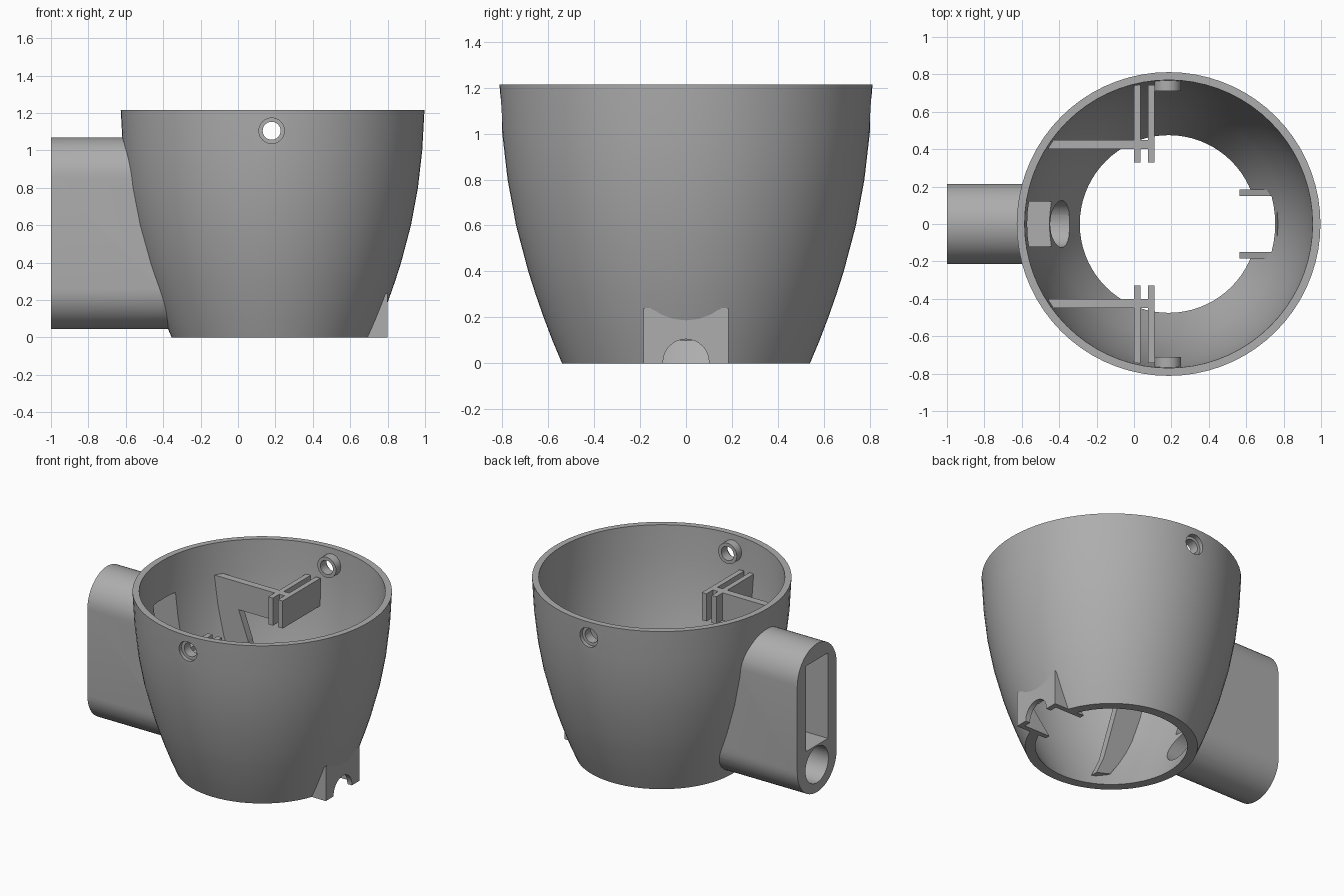
import bpy, bmesh, math
from mathutils import Vector

if "Cube" in bpy.data.objects:
    bpy.data.objects.remove(bpy.data.objects["Cube"])

CX = 0.185  # bowl axis
Z = [0, 0.1, 0.2, 0.3, 0.4, 0.6, 0.8, 1.0, 1.215]
OUTER = [0.54, 0.582, 0.62, 0.655, 0.687, 0.74, 0.777, 0.80, 0.812]
INNER = [0.475, 0.525, 0.57, 0.612, 0.648, 0.702, 0.738, 0.761, 0.77]

grey = bpy.data.materials.new("plain_grey")
grey.use_nodes = True
grey.diffuse_color = (0.42, 0.42, 0.42, 1)
grey.node_tree.nodes["Principled BSDF"].inputs["Base Color"].default_value = grey.diffuse_color


def finish(name, bm):
    bmesh.ops.recalc_face_normals(bm, faces=bm.faces)
    mesh = bpy.data.meshes.new(name)
    bm.to_mesh(mesh)
    bm.free()
    mesh.materials.append(grey)
    obj = bpy.data.objects.new(name, mesh)
    bpy.context.collection.objects.link(obj)
    return obj


def revolve(name, profile, segments=72):
    """Closed solid spun about the bowl axis, capped top and bottom."""
    bm = bmesh.new()
    rings = []
    for r, z in profile:
        angles = [math.tau * i / segments for i in range(segments)]
        rings.append([bm.verts.new((CX + r * math.cos(a), r * math.sin(a), z)) for a in angles])
    for low, high in zip(rings, rings[1:]):
        for i in range(segments):
            j = (i + 1) % segments
            bm.faces.new((low[i], low[j], high[j], high[i]))
    bm.faces.new(rings[0])
    bm.faces.new(rings[-1])
    return finish(name, bm)


def prism(name, points, axis, start, end):
    """Extrude a 2D outline along x (points are y, z) or y (points are x, z)."""
    bm = bmesh.new()
    if axis == "x":
        verts = [bm.verts.new((start, u, v)) for u, v in points]
        move = Vector((end - start, 0, 0))
    else:
        verts = [bm.verts.new((u, start, v)) for u, v in points]
        move = Vector((0, end - start, 0))
    face = bm.faces.new(verts)
    new = bmesh.ops.extrude_face_region(bm, geom=[face])["geom"]
    bmesh.ops.translate(bm, vec=move, verts=[g for g in new if isinstance(g, bmesh.types.BMVert)])
    return finish(name, bm)


def box(name, x0, x1, y0, y1, z0, z1):
    return prism(name, [(x0, z0), (x1, z0), (x1, z1), (x0, z1)], "y", y0, y1)


def arc(u, v, r, a0=0, a1=360, n=32, closed=False):
    steps = n + 1 if closed else n
    return [(u + r * math.cos(math.radians(a0 + (a1 - a0) * i / n)),
             v + r * math.sin(math.radians(a0 + (a1 - a0) * i / n))) for i in range(steps)]


def boolean(target, other, operation):
    mod = target.modifiers.new(operation, "BOOLEAN")
    mod.operation, mod.solver, mod.object = operation, "EXACT", other
    bpy.context.view_layer.objects.active = target
    bpy.ops.object.modifier_apply(modifier=mod.name)
    bpy.data.objects.remove(other)


def smooth(obj, angle=30):
    bpy.ops.object.select_all(action="DESELECT")
    obj.select_set(True)
    bpy.context.view_layer.objects.active = obj
    bpy.ops.object.shade_smooth_by_angle(angle=math.radians(angle))


# Bowl with the side arm merged in, then hollowed
bowl = revolve("bowl_and_arm", list(zip(OUTER, Z)))
stadium = arc(0, 0.855, 0.215, 0, 180, 24, True) + arc(0, 0.26, 0.215, 180, 360, 24, True)
boolean(bowl, prism("arm", stadium, "x", -1, -0.335), "UNION")
cavity = [(0.425, -0.1)] + list(zip(INNER, Z)) + [(0.775, 1.3)]
boolean(bowl, revolve("cavity", cavity), "DIFFERENCE")

# Slot and round passage through the arm
boolean(bowl, box("slot", -1.1, -0.4, -0.12, 0.12, 0.37, 0.96), "DIFFERENCE")
boolean(bowl, prism("passage", arc(0, 0.235, 0.125), "x", -1.1, -0.2), "DIFFERENCE")

# Screw holes near the rim and the port opening at the base
boolean(bowl, prism("screw_holes", arc(0.18, 1.105, 0.068), "y", -1, 1), "DIFFERENCE")
boolean(bowl, box("port_opening", 0.5, 0.766, -0.15, 0.15, -0.1, 0.2), "DIFFERENCE")
smooth(bowl)

# Port housing: arched front plate and two sloped cheeks
plate = box("port_front", 0.765, 0.8, -0.18, 0.18, 0, 0.235)
boolean(plate, prism("arch", arc(0, 0.005, 0.1), "x", 0.7, 0.9), "DIFFERENCE")
smooth(plate)
cheek = [(0.565, 0), (0.8, 0), (0.8, 0.24), (0.72, 0.18)]


def wall_x(z, radius, y=0.43):
    return CX - math.sqrt((radius + 0.015) ** 2 - y * y)


# Bracket outline: flat arm on top, rib running down the wall
rib_outline = [(0.11, 1.0)] + [(wall_x(z, r), z) for z, r in list(zip(Z, INNER))[7:0:-1]]
rib_outline += [(-0.03, 0.07), (-0.09, 0.2), (-0.145, 0.4), (-0.205, 0.62), (-0.275, 0.81), (0.11, 0.81)]

for side, s in (("left", 1), ("right", -1)):
    name = "back" if s > 0 else "front"
    prism(f"port_cheek_{name}", cheek, "y", s * 0.15, s * 0.185)
    prism(f"bracket_rib_{name}", rib_outline, "y", s * 0.4, s * 0.45)
    for label, x in (("inner", 0.0), ("outer", 0.075)):
        box(f"bracket_{label}_tab_{name}", x, x + 0.035, s * 0.33, s * 0.742, 0.81, 1.0)
    # Screw boss ring
    boss = prism(f"screw_boss_{name}", arc(0.18, 1.105, 0.071), "y", s * 0.71, s * 0.775)
    boolean(boss, prism("bore", arc(0.18, 1.105, 0.048), "y", s * 0.6, s * 0.9), "DIFFERENCE")
    smooth(boss)
